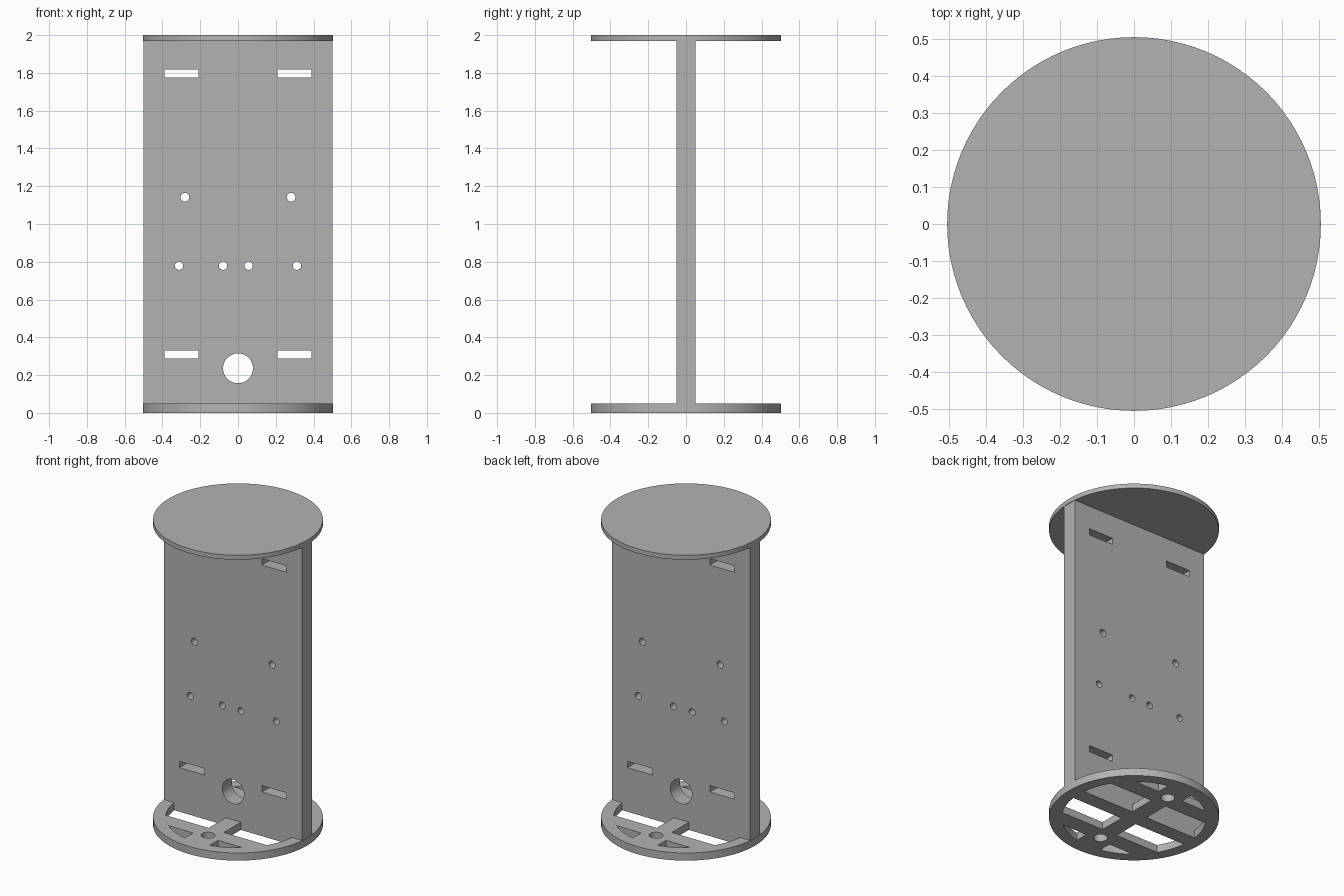
import bpy
import bmesh
from math import sin, cos, pi, asin, acos
from mathutils import Matrix

cube = bpy.data.objects.get("Cube")
if cube:
    bpy.data.objects.remove(cube, do_unlink=True)

R = 0.504          # disc radius
RIM = 0.43         # outer radius of the openings in the base
BASE, LID, HEIGHT = 0.05, 0.03, 2.0
HALF = 0.05        # half thickness of the panel

grey = bpy.data.materials.new("plain grey")
grey.use_nodes = True
grey.diffuse_color = (0.45, 0.45, 0.45, 1)
grey.node_tree.nodes["Principled BSDF"].inputs["Base Color"].default_value = grey.diffuse_color


def circle(cx, cy, r, n=32):
    return [(cx + r * cos(2 * pi * i / n), cy + r * sin(2 * pi * i / n)) for i in range(n)]


def rect(x0, x1, y0, y1):
    return [(x0, y0), (x1, y0), (x1, y1), (x0, y1)]


def arc(r, a0, a1, n=12):
    return [(r * cos(a0 + (a1 - a0) * i / n), r * sin(a0 + (a1 - a0) * i / n)) for i in range(n + 1)]


def flip(outline, sx, sy):
    return [(x * sx, y * sy) for x, y in outline]


def prism(name, outlines, z0, z1, upright=False):
    """Extrude flat outlines; upright turns the outline plane to face the front."""
    bm = bmesh.new()
    for pts in outlines:
        face = bm.faces.new([bm.verts.new((x, y, z0)) for x, y in pts])
        new = bmesh.ops.extrude_face_region(bm, geom=[face])["geom"]
        bmesh.ops.translate(bm, vec=(0, 0, z1 - z0),
                            verts=[v for v in new if isinstance(v, bmesh.types.BMVert)])
    if upright:
        bmesh.ops.transform(bm, matrix=Matrix.Rotation(pi / 2, 4, "X"), verts=bm.verts)
    bmesh.ops.recalc_face_normals(bm, faces=bm.faces)
    mesh = bpy.data.meshes.new(name)
    bm.to_mesh(mesh)
    bm.free()
    mesh.materials.append(grey)
    ob = bpy.data.objects.new(name, mesh)
    bpy.context.scene.collection.objects.link(ob)
    return ob


def activate(ob):
    bpy.ops.object.select_all(action="DESELECT")
    ob.select_set(True)
    bpy.context.view_layer.objects.active = ob


def cut(ob, cutter):
    cutter.hide_render = True
    mod = ob.modifiers.new("openings", "BOOLEAN")
    mod.operation, mod.solver, mod.object = "DIFFERENCE", "EXACT", cutter
    activate(ob)
    bpy.ops.object.modifier_apply(modifier=mod.name)
    bpy.data.objects.remove(cutter, do_unlink=True)


# Discs at both ends
base = prism("base_disc", [circle(0, 0, R, 96)], 0, BASE)
lid = prism("top_disc", [circle(0, 0, R, 96)], HEIGHT - LID, HEIGHT)

# Base openings: a large window and a small rim window in each quarter
bridge, window_end, rim_start, rim_side = 0.055, 0.225, 0.335, 0.09
window = [(bridge, HALF)] + arc(RIM, asin(HALF / RIM), asin(window_end / RIM)) + [(bridge, window_end)]
rim_window = [(rim_side, rim_start)] + arc(RIM, asin(rim_start / RIM), acos(rim_side / RIM))
openings = [flip(o, sx, sy) for o in (window, rim_window) for sx in (1, -1) for sy in (1, -1)]
openings += [circle(0, y, 0.042) for y in (-0.31, 0.31)]
cut(base, prism("base_cutter", openings, -0.1, BASE + 0.1))

# Upright panel with strap slots, screw holes and a cable hole
panel = prism("panel", [rect(-0.5, 0.5, BASE, HEIGHT - LID)], -HALF, HALF, True)
holes = [rect(x, x + 0.18, z, z + 0.042) for x in (-0.388, 0.208) for z in (0.289, 1.775)]
holes += [circle(x, 1.142, 0.023) for x in (-0.281, 0.281)]
holes += [circle(x, 0.779, 0.022) for x in (-0.312, -0.079, 0.056, 0.312)]
holes.append(circle(0, 0.236, 0.079, 48))
cut(panel, prism("panel_cutter", holes, -0.2, 0.2, True))

for part in (base, lid, panel):
    activate(part)
    bpy.ops.object.shade_smooth_by_angle(angle=pi / 6)
